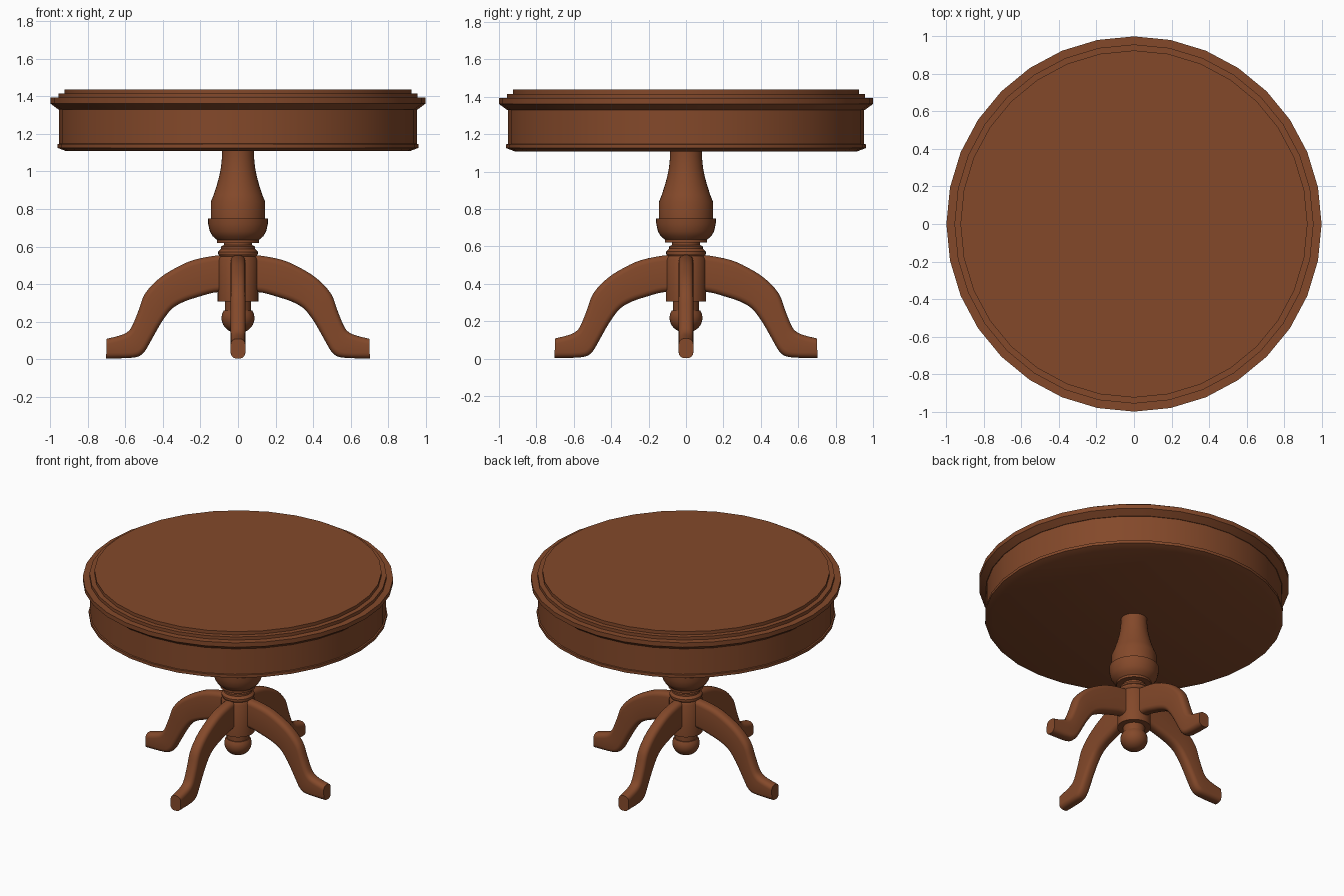
import bpy, bmesh, math
from mathutils import Vector

if "Cube" in bpy.data.objects:
    bpy.data.objects.remove(bpy.data.objects["Cube"])

wood = bpy.data.materials.new("brown_wood")
wood.diffuse_color = (0.23, 0.066, 0.023, 1)
wood.use_nodes = True
wood.node_tree.nodes["Principled BSDF"].inputs["Base Color"].default_value = wood.diffuse_color


def finish(name, bm, angle=35):
    bmesh.ops.recalc_face_normals(bm, faces=bm.faces)
    me = bpy.data.meshes.new(name)
    bm.to_mesh(me)
    bm.free()
    ob = bpy.data.objects.new(name, me)
    bpy.context.collection.objects.link(ob)
    me.materials.append(wood)
    bpy.ops.object.select_all(action='DESELECT')
    ob.select_set(True)
    bpy.context.view_layer.objects.active = ob
    bpy.ops.object.shade_smooth_by_angle(angle=math.radians(angle))
    return ob


def loft(name, rings, angle=35):
    bm = bmesh.new()
    vs = [[bm.verts.new(p) for p in r] for r in rings]
    n = len(vs[0])
    for a, b in zip(vs, vs[1:]):
        for i in range(n):
            j = (i + 1) % n
            bm.faces.new((a[i], a[j], b[j], b[i]))
    bm.faces.new(vs[0])
    bm.faces.new(vs[-1])
    return finish(name, bm, angle)


def turned(name, profile, n=32):
    return loft(name, [[(r * math.cos(math.tau * i / n), r * math.sin(math.tau * i / n), z)
                        for i in range(n)] for r, z in profile], 30)


# Stepped round top and its apron
turned("table_top", [(.925, 1.438), (.925, 1.415), (.957, 1.415), (.957, 1.393),
                     (1, 1.393), (1, 1.362), (.957, 1.33), (.9, 1.33)])
turned("apron", [(.953, 1.332), (.953, 1.148), (.962, 1.146), (.962, 1.126), (.915, 1.108)])

# Turned column: vase, bowl, collar and leg block
turned("column_vase", [(.085, 1.115), (.085, 1.08), (.091, 1.02), (.1, .975), (.112, .93),
                       (.13, .875), (.145, .838), (.145, .74)])
turned("column_bowl", [(.16, .75), (.159, .72), (.15, .68), (.135, .655), (.113, .636),
                       (.113, .62), (.075, .62), (.075, .6)])
turned("leg_block", [(.075, .608), (.09, .6), (.09, .588), (.106, .572), (.106, .56),
                     (.098, .548), (.108, .53), (.108, .306), (.07, .306), (.07, .24)])

# Ball finial under the block
ball = [(.088 * math.sin(math.radians(a)), .218 + .08 * math.cos(math.radians(a)))
        for a in range(60, 180, 12)]
turned("ball_finial", ball)

# Leg side profile: upper x, z then lower x, z
stations = [(.06, .555, .06, .36), (.13, .55, .13, .354), (.24, .527, .21, .332),
            (.33, .487, .29, .305), (.42, .43, .35, .27), (.495, .35, .395, .215),
            (.528, .265, .432, .155), (.56, .185, .472, .083), (.585, .148, .505, .032),
            (.625, .127, .555, .008), (.70, .108, .703, .003)]


def smooth_path(pts, steps=3):
    out = []
    for i in range(len(pts) - 1):
        p0, p1, p2, p3 = (Vector(pts[min(max(k, 0), len(pts) - 1)]) for k in range(i - 1, i + 3))
        for s in range(steps):
            t = s / steps
            out.append(.5 * (2 * p1 + (p2 - p0) * t + (2 * p0 - 5 * p1 + 4 * p2 - p3) * t * t
                             + (3 * p1 - p0 - 3 * p2 + p3) * t ** 3))
    return out + [Vector(pts[-1])]


def leg(name, turn):
    w, rad = .039, .03
    c, s = math.cos(turn), math.sin(turn)
    rings = []
    for ux, uz, lx, lz in smooth_path([Vector(p) for p in stations]):
        up, low = Vector((ux, uz)), Vector((lx, lz))
        h = (up - low).length / 2
        d, mid = (up - low).normalized(), (up + low) / 2
        ring = []
        for k, (sy, sv) in enumerate([(1, 1), (-1, 1), (-1, -1), (1, -1)]):
            for a in range(5):
                ang = math.radians(90 * k + 22.5 * a)
                y = sy * (w - rad) + rad * math.cos(ang)
                p = mid + d * (sv * (h - rad) + rad * math.sin(ang))
                ring.append((p.x * c - y * s, p.x * s + y * c, p.y))
        rings.append(ring)
    return loft(name, rings, 40)


# Four curved legs
for i, side in enumerate(("right", "back", "left", "front")):
    leg(side + "_leg", i * math.pi / 2)
